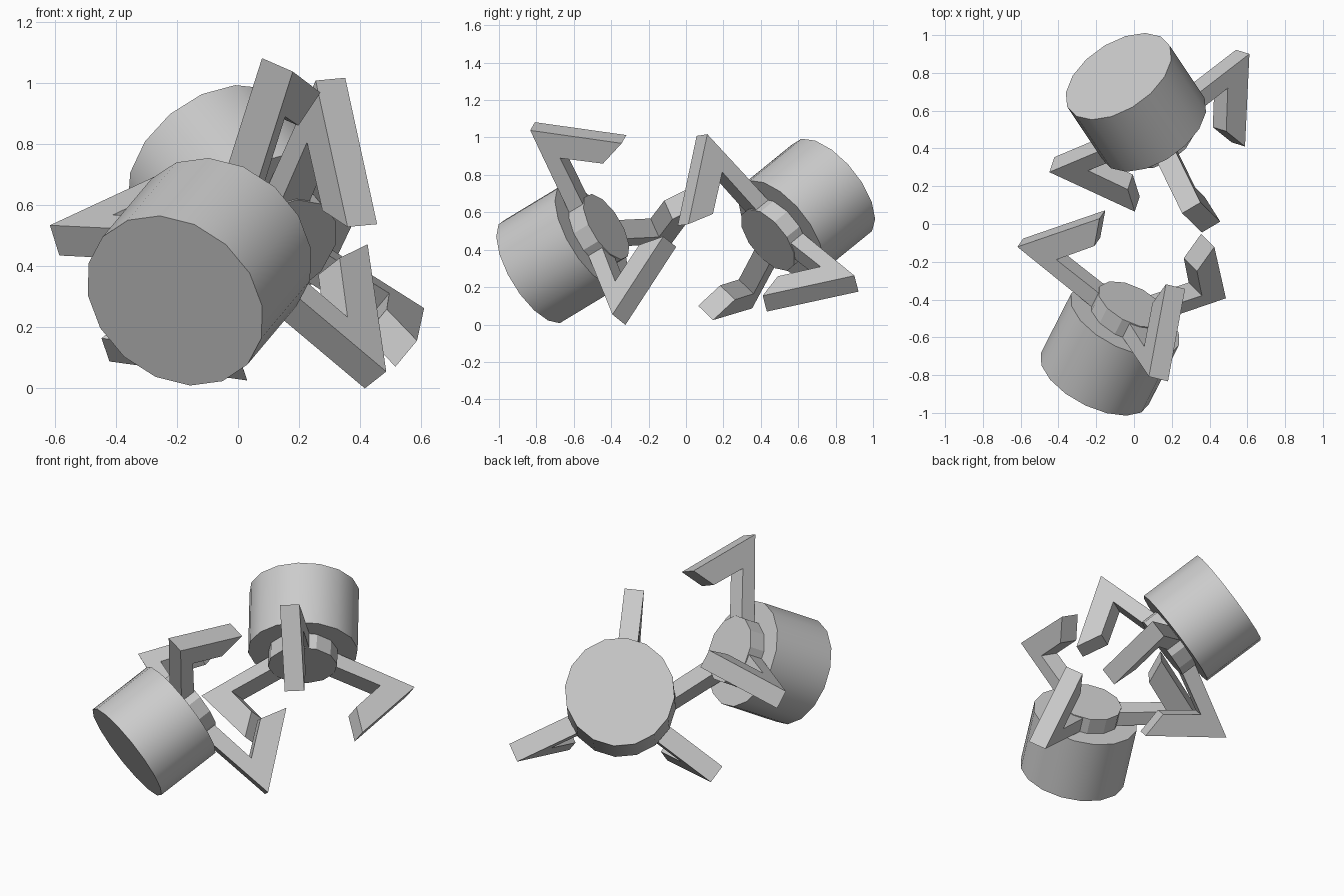
import bpy, bmesh
from math import radians
from mathutils import Matrix, Vector

if "Cube" in bpy.data.objects:
    bpy.data.objects.remove(bpy.data.objects["Cube"])


def frame(origin, axis, radial):
    # local x = first finger direction, local z = gripper axis
    z = Vector(axis).normalized()
    x = Vector(radial)
    x = (x - z * x.dot(z)).normalized()
    y = z.cross(x)
    m = Matrix((x, y, z)).transposed().to_4x4()
    m.translation = Vector(origin)
    return m


def finish(bm, name, m):
    bmesh.ops.recalc_face_normals(bm, faces=bm.faces[:])
    me = bpy.data.meshes.new(name)
    bm.to_mesh(me)
    bm.free()
    ob = bpy.data.objects.new(name, me)
    bpy.context.collection.objects.link(ob)
    ob.matrix_world = m
    return ob


def cylinder(name, m, sides, r, z0, z1):
    bm = bmesh.new()
    bmesh.ops.create_cone(bm, cap_ends=True, segments=sides, radius1=r, radius2=r,
                          depth=z1 - z0, matrix=Matrix.Translation((0, 0, (z0 + z1) / 2)))
    return finish(bm, name, m)


# bent finger side profile: (distance from axis, height along axis)
FINGER = [(0.15, -0.108), (0.68, 0.0), (0.36, 0.387), (0.318, 0.228), (0.465, 0.045), (0.15, -0.014)]
WIDTH = 0.113


def finger(name, m):
    bm = bmesh.new()
    face = bm.faces.new([bm.verts.new((x, -WIDTH / 2, z)) for x, z in FINGER])
    ext = bmesh.ops.extrude_face_region(bm, geom=[face])["geom"]
    bmesh.ops.translate(bm, vec=(0, WIDTH, 0),
                        verts=[v for v in ext if isinstance(v, bmesh.types.BMVert)])
    return finish(bm, name, m)


def gripper(label, m):
    # round body, smooth on its side
    body = cylinder(label + "_body", m, 16, 0.317, -0.5, -0.1)
    bpy.ops.object.select_all(action='DESELECT')
    body.select_set(True)
    bpy.context.view_layer.objects.active = body
    bpy.ops.object.shade_smooth_by_angle(angle=radians(30))
    # faceted hub
    cylinder(label + "_hub", m, 12, 0.2, -0.12, 0.0)
    # three fingers round the hub
    for i in range(3):
        finger(f"{label}_finger_{i + 1}", m @ Matrix.Rotation(radians(120 * i), 4, 'Z'))


gripper("front_gripper", frame((-0.007, -0.426, 0.523), (0.40, 0.785, 0.475), (0.195, -0.591, 0.783)))
gripper("back_gripper", frame((0.148, 0.437, 0.452), (0.46, -0.69, -0.56), (0.157, -0.354, 0.56)))
